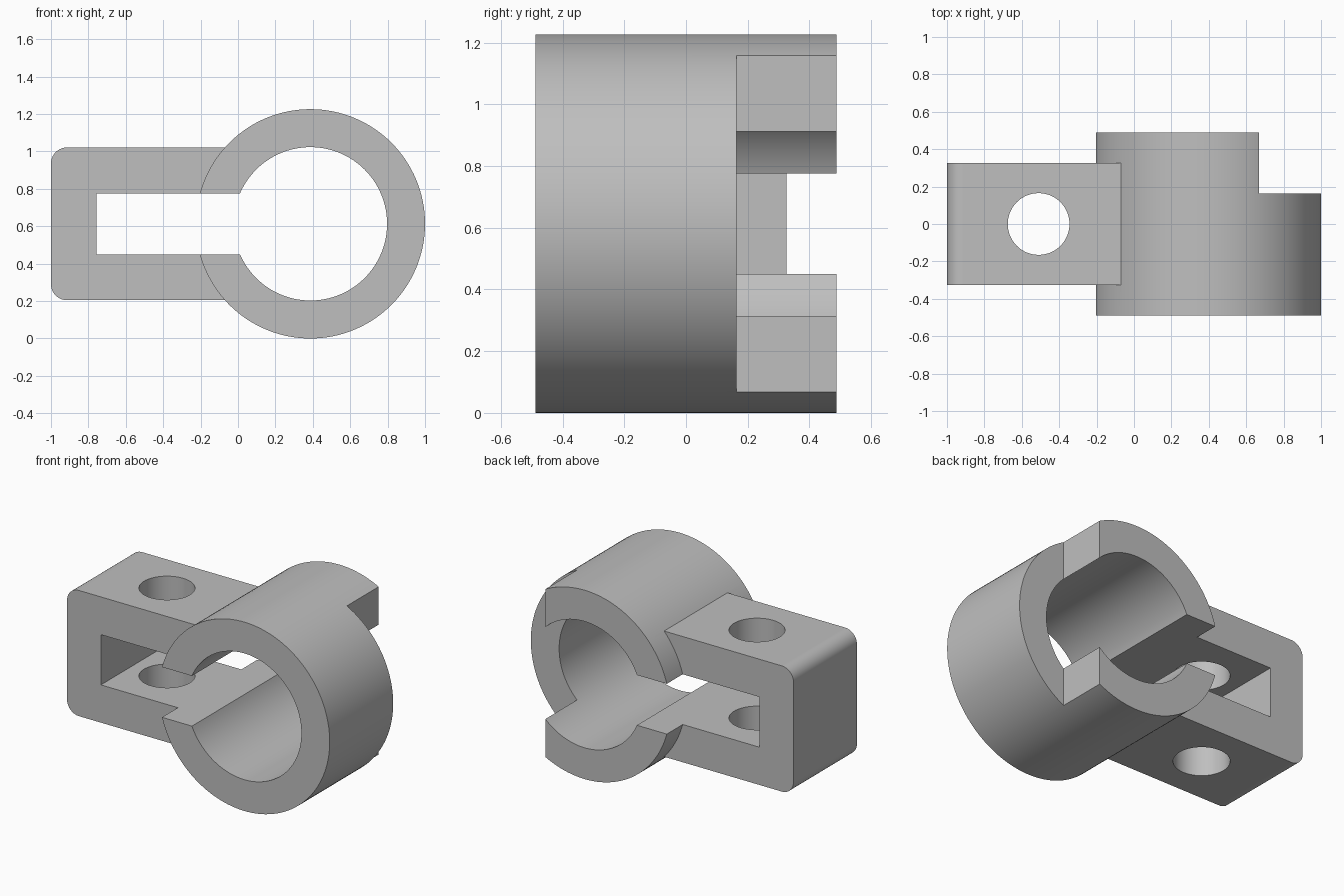
import bpy
import bmesh
import math
from mathutils import Matrix, Vector

cube = bpy.data.objects.get("Cube")
if cube:
    bpy.data.objects.remove(cube, do_unlink=True)

# Main dimensions
RING_X, RING_Z = 0.387, 0.613
OUTER, BORE, HALF_DEPTH = 0.613, 0.41, 0.488
SLOT = 0.163

grey = bpy.data.materials.new("plain grey")
grey.use_nodes = True
colour = (0.52, 0.52, 0.52, 1)
grey.diffuse_color = colour
grey.node_tree.nodes["Principled BSDF"].inputs["Base Color"].default_value = colour


def finish(name, bm):
    mesh = bpy.data.meshes.new(name)
    bm.to_mesh(mesh)
    bm.free()
    mesh.materials.append(grey)
    obj = bpy.data.objects.new(name, mesh)
    bpy.context.collection.objects.link(obj)
    return obj


def box(name, low, high, round_left=0):
    low, high = Vector(low), Vector(high)
    bm = bmesh.new()
    bmesh.ops.create_cube(bm, size=1, matrix=Matrix.LocRotScale(
        (low + high) / 2, None, high - low))
    if round_left:
        edges = [e for e in bm.edges if all(
            abs(v.co.x - low.x) < 1e-4 for v in e.verts)
            and abs(e.verts[0].co.y - e.verts[1].co.y) > 0.1]
        bmesh.ops.bevel(bm, geom=edges, offset=round_left, segments=10,
                        profile=0.5, affect='EDGES')
    return finish(name, bm)


def cylinder(name, centre, radius, length, along_y=True, sides=128):
    bm = bmesh.new()
    turn = Matrix.Rotation(math.pi / 2 if along_y else 0, 4, 'X')
    bmesh.ops.create_cone(bm, cap_ends=True, segments=sides, radius1=radius,
                          radius2=radius, depth=length,
                          matrix=Matrix.Translation(centre) @ turn)
    return finish(name, bm)


def combine(target, tool, operation):
    tool.hide_render = True
    mod = target.modifiers.new(tool.name, 'BOOLEAN')
    mod.object, mod.operation, mod.solver = tool, operation, 'EXACT'
    bpy.context.view_layer.objects.active = target
    bpy.ops.object.modifier_apply(modifier=mod.name)
    bpy.data.objects.remove(tool, do_unlink=True)


# Ring joined to the rounded clamping block
ring_centre = (RING_X, 0, RING_Z)
clamp = cylinder("split_ring_clamp", ring_centre, OUTER, 2 * HALF_DEPTH)
block = box("clamp_block", (-1, -0.325, RING_Z - 0.408),
            (0, 0.325, RING_Z + 0.408), round_left=0.085)
combine(clamp, block, 'UNION')

# Bore, clamping slot, bolt hole and rear corner notch
cutters = [
    cylinder("bore", ring_centre, BORE, 2),
    box("slot", (-0.757, -1, RING_Z - SLOT), (RING_X, 1, RING_Z + SLOT)),
    cylinder("bolt_hole", (-0.51, 0, RING_Z), 0.165, 2, along_y=False, sides=64),
    box("rear_notch", (0.668, 0.163, -1), (2, 1, 2)),
]
for cutter in cutters:
    combine(clamp, cutter, 'DIFFERENCE')

# Smooth curves with crisp edges
bpy.ops.object.select_all(action='DESELECT')
clamp.select_set(True)
bpy.context.view_layer.objects.active = clamp
bpy.ops.object.shade_smooth_by_angle(angle=math.radians(30))
weighted = clamp.modifiers.new("flat_face_normals", 'WEIGHTED_NORMAL')
weighted.keep_sharp = True
